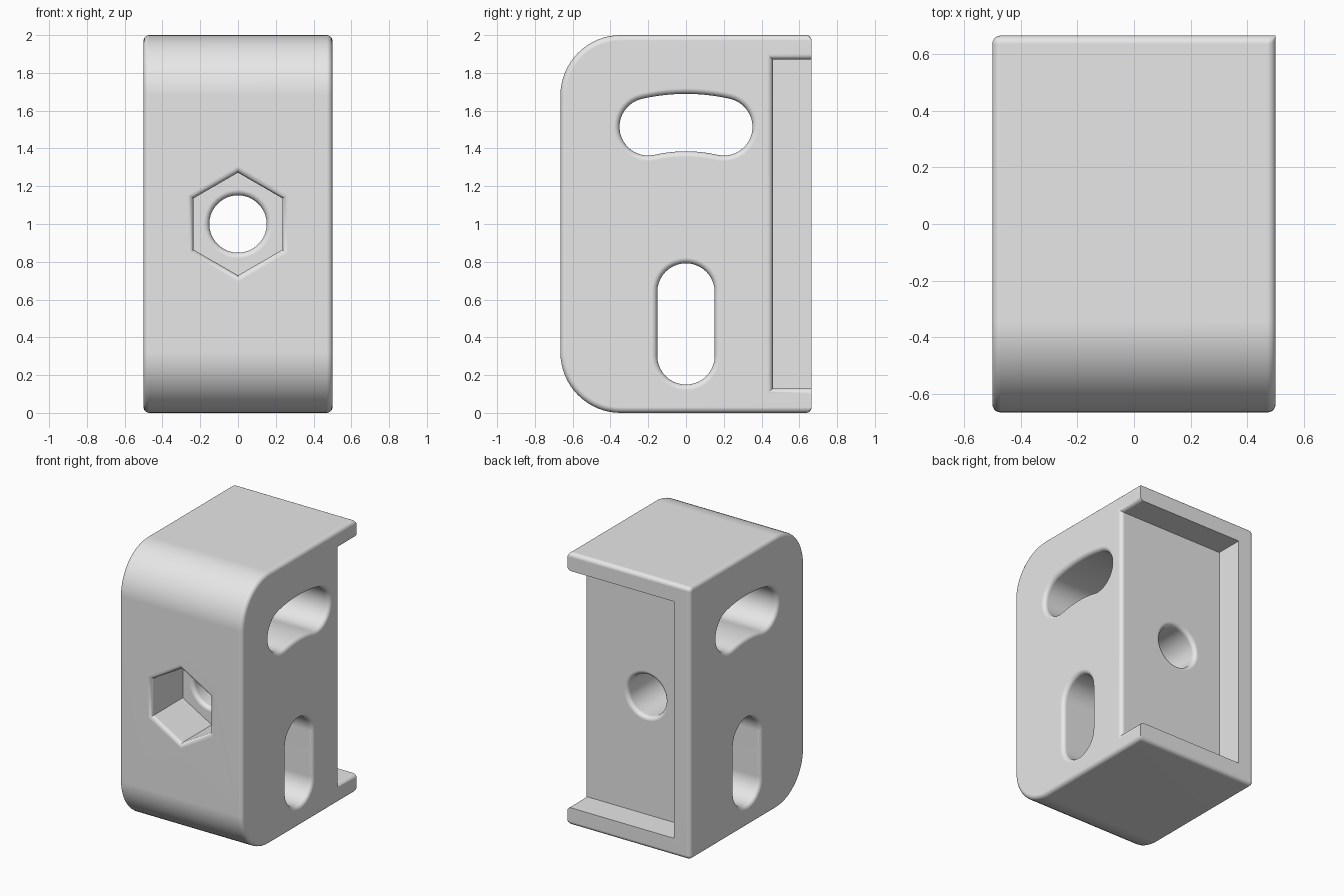
import bpy, bmesh
from math import sin, cos, pi, radians, atan2, sqrt

if "Cube" in bpy.data.objects:
    bpy.data.objects.remove(bpy.data.objects["Cube"])

HALF_X, HALF_Y, HEIGHT = 0.5, 0.665, 2.0
FILLET, STEPS = 0.03, 5
BORE = 0.152

grey = bpy.data.materials.new("plain grey")
grey.use_nodes = True
grey.diffuse_color = (0.8, 0.8, 0.8, 1)
grey.node_tree.nodes["Principled BSDF"].inputs["Base Color"].default_value = (0.8, 0.8, 0.8, 1)


def arc(cu, cv, r, start, end, n):
    """Points on an arc, angles in degrees."""
    angles = [radians(start + (end - start) * i / n) for i in range(n + 1)]
    return [(cu + r * cos(a), cv + r * sin(a)) for a in angles]


def rounded_end(surface, side):
    """Stations of a quarter-round meeting a flat surface: (position, offset)."""
    angles = [i * pi / 2 / STEPS for i in range(STEPS + 1)]
    return [(surface + side * FILLET * (sin(a) - 1), FILLET * (1 - cos(a))) for a in angles]


def both_ends(low, high, extra=0.0):
    """Rounded stations at both ends, optionally carried past the surfaces."""
    stops = rounded_end(low, -1)[::-1] + rounded_end(high, 1)
    if extra:
        stops = [(low - extra, FILLET)] + stops + [(high + extra, FILLET)]
    return stops


def sweep(name, axis, stops, outline):
    """Loft an outline through stations along x (axis 0) or y (axis 1)."""
    bm = bmesh.new()
    rings = []
    for pos, off in stops:
        pts = outline(pos, off)
        rings.append([bm.verts.new((pos, u, v) if axis == 0 else (u, pos, v)) for u, v in pts])
    n = len(rings[0])
    for a, b in zip(rings, rings[1:]):
        for i in range(n):
            j = (i + 1) % n
            bm.faces.new((a[i], a[j], b[j], b[i]))
    bm.faces.new(rings[0])
    bm.faces.new(rings[-1])
    bmesh.ops.remove_doubles(bm, verts=bm.verts, dist=1e-5)
    bmesh.ops.recalc_face_normals(bm, faces=bm.faces)
    mesh = bpy.data.meshes.new(name)
    bm.to_mesh(mesh)
    bm.free()
    mesh.materials.append(grey)
    obj = bpy.data.objects.new(name, mesh)
    bpy.context.collection.objects.link(obj)
    return obj


# Outlines
def body_outline(pos, off):
    front, r_front, r_back = 0.32, 0.32 - off, FILLET - off
    back = HALF_Y - (off if pos < 0 else 0)     # open side keeps a square back edge
    y = -HALF_Y + front
    return (arc(y, HEIGHT - front, r_front, 90, 180, 16)
            + arc(y, front, r_front, 180, 270, 16)
            + arc(back - r_back, FILLET, r_back, 270, 360, STEPS)
            + arc(back - r_back, HEIGHT - FILLET, r_back, 0, 90, STEPS))


def straight_slot(pos, off):
    r = BORE + off
    return arc(0, 0.64, r, 0, 180, 20) + arc(0, 0.302, r, 180, 360, 20)


def curved_slot(pos, off):
    # Slot bent around the upper centre of the straight slot
    r, pivot, radius, half = BORE + off, 0.64, 0.897, 0.2
    swing = atan2(half, sqrt(radius ** 2 - half ** 2)) * 180 / pi
    z = pivot + radius * cos(radians(swing))
    return (arc(0, pivot, radius + r, 90 - swing, 90 + swing, 10)
            + arc(-half, z, r, 90 + swing, 270 + swing, 20)[1:-1]
            + arc(0, pivot, radius - r, 90 + swing, 90 - swing, 10)
            + arc(half, z, r, -90 - swing, 90 - swing, 20)[1:-1])


def hexagon(pos, off):
    return arc(0, 1, 0.272 + off / cos(pi / 6), 90, 390, 5)


def circle(pos, off):
    return arc(0, 1, BORE + off, 0, 350, 35)


def pocket_outline(pos, off):
    y, low, high = POCKET_Y - off, 0.13 - off, HEIGHT - 0.13 + off
    return [(y, low), (1, low), (1, high), (y, high)]


POCKET_Y, NUT_Y = 0.46, -0.305

# Main block
body = sweep("bracket_body", 0, both_ends(-HALF_X, HALF_X), body_outline)

# Cutters: back pocket open to one side, two side slots, nut recess, bolt hole
side_stops = both_ends(-HALF_X, HALF_X, 0.1)
cutters = [
    sweep("pocket_cutter", 0,
          [(-0.37, 0)] + rounded_end(HALF_X, 1) + [(HALF_X + 0.1, FILLET)], pocket_outline),
    sweep("straight_slot_cutter", 0, side_stops, straight_slot),
    sweep("curved_slot_cutter", 0, side_stops, curved_slot),
    sweep("nut_recess_cutter", 1,
          [(-HALF_Y - 0.1, FILLET)] + rounded_end(-HALF_Y, -1)[::-1] + [(NUT_Y, 0)], hexagon),
    sweep("bolt_hole_cutter", 1, both_ends(NUT_Y, POCKET_Y, 0.05), circle),
]

bpy.ops.object.select_all(action='DESELECT')
body.select_set(True)
bpy.context.view_layer.objects.active = body
for cutter in cutters:
    cutter.hide_render = True
    mod = body.modifiers.new(cutter.name, 'BOOLEAN')
    mod.operation, mod.solver, mod.object = 'DIFFERENCE', 'EXACT', cutter
    bpy.ops.object.modifier_apply(modifier=mod.name)
    bpy.data.objects.remove(cutter)

# Smooth fillets, flat faces kept flat
bpy.ops.object.shade_smooth_by_angle(angle=radians(30))
weighted = body.modifiers.new("flat_faces", 'WEIGHTED_NORMAL')
weighted.keep_sharp = True
